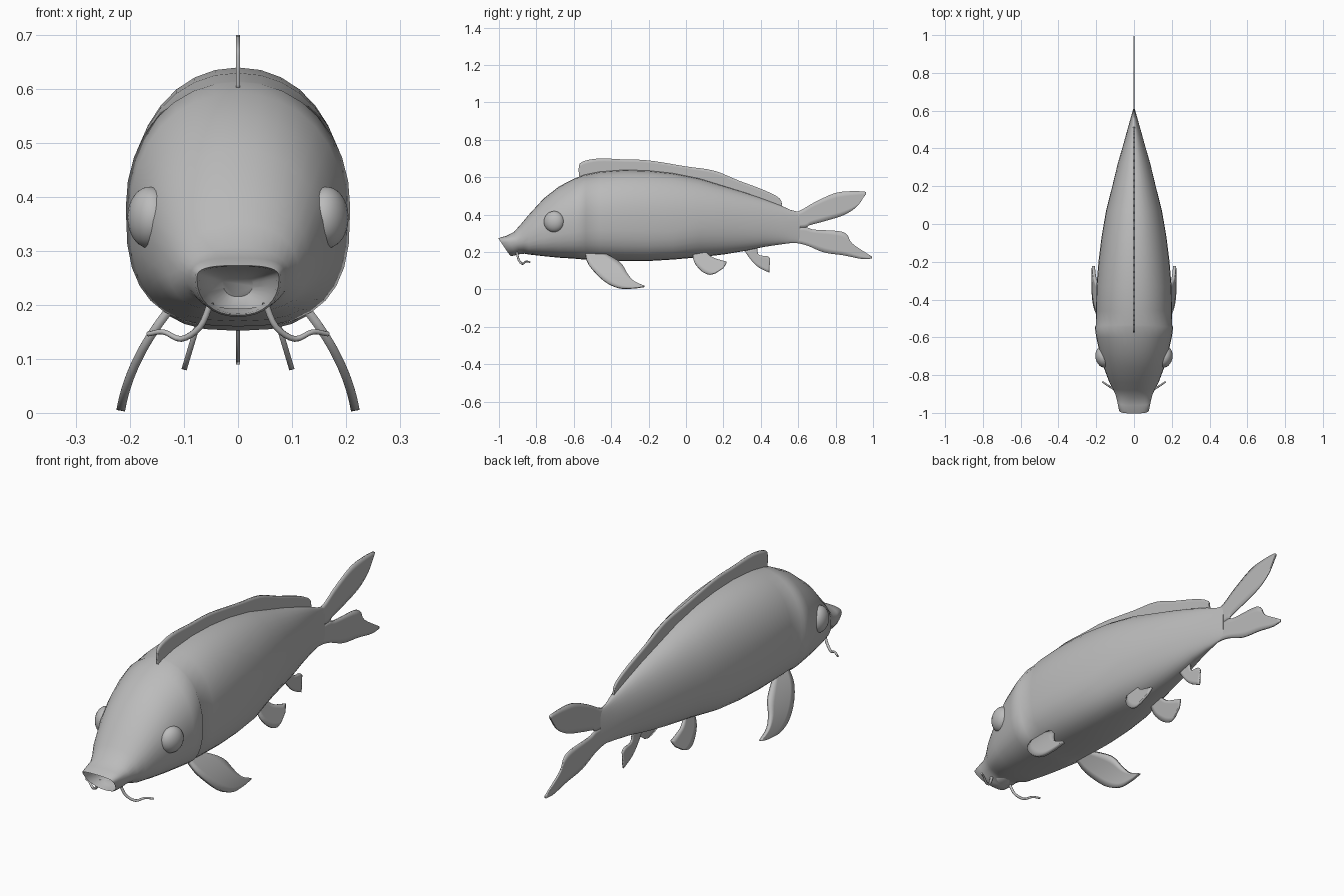
import bpy, bmesh, math
from mathutils import Vector

if "Cube" in bpy.data.objects:
    bpy.data.objects.remove(bpy.data.objects["Cube"])

skin = bpy.data.materials.new("grey skin")
skin.diffuse_color = (0.5, 0.5, 0.5, 1)
skin.use_nodes = True
skin.node_tree.nodes["Principled BSDF"].inputs["Base Color"].default_value = skin.diffuse_color


def finish(ob, angle=40):
    ob.data.materials.append(skin)
    bpy.ops.object.select_all(action='DESELECT')
    ob.select_set(True)
    bpy.context.view_layer.objects.active = ob
    bpy.ops.object.shade_smooth_by_angle(angle=math.radians(angle))
    return ob


def mesh_object(name, bm):
    bmesh.ops.recalc_face_normals(bm, faces=bm.faces)
    me = bpy.data.meshes.new(name)
    bm.to_mesh(me)
    bm.free()
    ob = bpy.data.objects.new(name, me)
    bpy.context.collection.objects.link(ob)
    return ob


def skin_rows(bm, rows, closed):
    # joins neighbouring rows of points with quads
    grid = [[bm.verts.new(p) for p in r] for r in rows]
    for a, b in zip(grid, grid[1:]):
        n = len(a)
        for i in range(n if closed else n - 1):
            j = (i + 1) % n
            bm.faces.new((a[i], a[j], b[j], b[i]))
    return grid


def smooth(pts, steps=4):
    # Catmull-Rom curve through the points
    p = [Vector(q) for q in pts]
    p = [2 * p[0] - p[1]] + p + [2 * p[-1] - p[-2]]
    out = []
    for i in range(1, len(p) - 2):
        a, b, c, d = p[i - 1:i + 3]
        for k in range(steps):
            t = k / steps
            out.append(0.5 * (2 * b + (c - a) * t + (2 * a - 5 * b + 4 * c - d) * t * t
                              + (3 * b - a - 3 * c + d) * t ** 3))
    return out + [p[-2]]


# Body: y, top, bottom, half width, height of widest point
STATIONS = [
    (-1.0, .275, .178, .080, .250), (-.96, .287, .183, .088, .250),
    (-.92, .307, .193, .097, .255), (-.88, .352, .192, .112, .265),
    (-.84, .400, .187, .130, .285), (-.76, .487, .178, .160, .32),
    (-.68, .550, .170, .182, .35), (-.60, .592, .165, .200, .37),
    (-.545, .613, .160, .208, .38), (-.535, .615, .160, .200, .38),
    (-.46, .630, .157, .202, .39), (-.33, .640, .152, .199, .39),
    (-.20, .636, .152, .188, .385), (-.07, .622, .160, .172, .38),
    (.07, .594, .172, .148, .375), (.20, .554, .187, .115, .37),
    (.32, .517, .207, .086, .36), (.42, .482, .228, .057, .35),
    (.50, .452, .240, .035, .34), (.56, .425, .248, .018, .335),
    (.61, .413, .250, .004, .33)]
SHEAR = [.065, .05, .03, .015]
SIDES = 32


def ring(i):
    y, top, bot, hw, mid = STATIONS[i]
    pts = []
    for k in range(SIDES):
        a = 2 * math.pi * k / SIDES
        c, s = math.cos(a), math.sin(a)
        if s > 0:
            n = 3.0 if i < 2 else 2.1
        else:
            n = 2.8 if 3 < i < 14 else 2.2
        x = hw * math.copysign(abs(c) ** (2 / n), c)
        h = abs(s) ** (2 / n) * ((top - mid) if s > 0 else (bot - mid))
        z = mid + h
        shear = SHEAR[i] * (top - z) / (top - bot) if i < len(SHEAR) else 0
        pts.append(Vector((x, y + shear, z)))
    return pts


def body():
    rows = [ring(i) for i in range(len(STATIONS))]
    lip = rows[0]
    centre = sum(lip, Vector()) / SIDES
    # open mouth folded inward behind the lip
    inner = [[centre + (p - centre) * f + Vector((0, d, 0)) for p in lip]
             for f, d in ((.35, .13), (.75, .09), (.9, .01), (.95, -.004))]
    bm = bmesh.new()
    grid = skin_rows(bm, inner + rows, True)
    bm.faces.new(grid[0])
    bm.faces.new(grid[-1])
    finish(mesh_object("body", bm), 50)


body()


def fin(name, edge_a, edge_b, thick, x_of_z=lambda z: 0, cols=5):
    # sheet between two (y, z) edges, bent sideways by height
    a, b = smooth(edge_a), smooth(edge_b)
    rows = []
    for p, q in zip(a, b):
        row = [p.lerp(q, k / cols) for k in range(cols + 1)]
        rows.append([(x_of_z(v.y), v.x, v.y) for v in row])
    bm = bmesh.new()
    skin_rows(bm, rows, False)
    bmesh.ops.remove_doubles(bm, verts=bm.verts, dist=0.0005)
    ob = finish(mesh_object(name, bm))
    mod = ob.modifiers.new("thickness", 'SOLIDIFY')
    mod.thickness = thick
    mod.offset = 0
    return ob


# Dorsal fin along the back
crest = [(-.575, .64), (-.56, .68), (-.47, .70), (-.33, .695), (-.2, .69), (0, .658),
         (.15, .635), (.28, .583), (.42, .53), (.50, .487), (.515, .443)]
base = [(-.57, .60), (-.54, .60), (-.47, .615), (-.33, .625), (-.2, .62), (0, .595),
        (.15, .555), (.28, .515), (.42, .465), (.49, .44), (.51, .435)]
fin("dorsal_fin", crest, base, .008)

# Forked tail
fin("tail_upper_lobe",
    [(.54, .42), (.60, .418), (.685, .465), (.79, .513), (.87, .525), (.955, .523), (.962, .51)],
    [(.54, .33), (.64, .332), (.66, .343), (.738, .364), (.845, .398), (.914, .444), (.957, .503)],
    .007)
fin("tail_lower_lobe",
    [(.54, .33), (.64, .332), (.685, .32), (.818, .312), (.862, .292), (.89, .245), (.995, .175)],
    [(.54, .25), (.59, .248), (.647, .235), (.738, .198), (.845, .182), (.94, .163), (.995, .165)],
    .007)

# Anal fin
fin("anal_fin", [(.31, .21), (.35, .155), (.39, .117), (.445, .09)],
    [(.38, .225), (.39, .185), (.435, .178), (.45, .165)], .007)


def pectoral_x(z):
    t = (.2 - z) / .2
    return .12 + .165 * t - .067 * t * t


for s, side in ((1, "right"), (-1, "left")):
    # Pectoral fins sweep out and down
    fin("pectoral_fin_" + side,
        [(-.54, .20), (-.52, .135), (-.44, .048), (-.36, .008), (-.28, .006), (-.222, .014)],
        [(-.47, .205), (-.40, .172), (-.345, .135), (-.315, .085), (-.28, .045), (-.222, .018)],
        .016, lambda z: s * pectoral_x(z))
    # Pelvic fins
    fin("pelvic_fin_" + side,
        [(.035, .20), (.045, .145), (.085, .098), (.125, .08), (.16, .088)],
        [(.10, .205), (.14, .172), (.20, .152), (.217, .145), (.20, .115)],
        .01, lambda z: s * (.1 - (z - .08) * .3))

    # Eyes
    bpy.ops.mesh.primitive_uv_sphere_add(segments=24, ring_count=12, radius=1,
                                         location=(s * .164, -.705, .362))
    eye = bpy.context.object
    eye.name = "eye_" + side
    eye.scale = (.04, .056, .057)
    eye.rotation_euler = (0, 0, -s * math.radians(14))
    finish(eye)

    # Barbels at the mouth corners
    path = smooth([(.05, -.905, .205), (.07, -.895, .160), (.105, -.875, .137),
                   (.138, -.855, .150), (.167, -.835, .146)])
    cu = bpy.data.curves.new("barbel_" + side, 'CURVE')
    cu.dimensions = '3D'
    cu.bevel_depth = .006
    cu.bevel_resolution = 2
    cu.use_fill_caps = True
    sp = cu.splines.new('POLY')
    sp.points.add(len(path) - 1)
    for i, (pt, v) in enumerate(zip(sp.points, path)):
        pt.co = (s * v.x, v.y, v.z, 1)
        pt.radius = 1.1 - .4 * i / len(path)
    sp.use_smooth = True
    barbel = bpy.data.objects.new("barbel_" + side, cu)
    bpy.context.collection.objects.link(barbel)
    cu.materials.append(skin)
